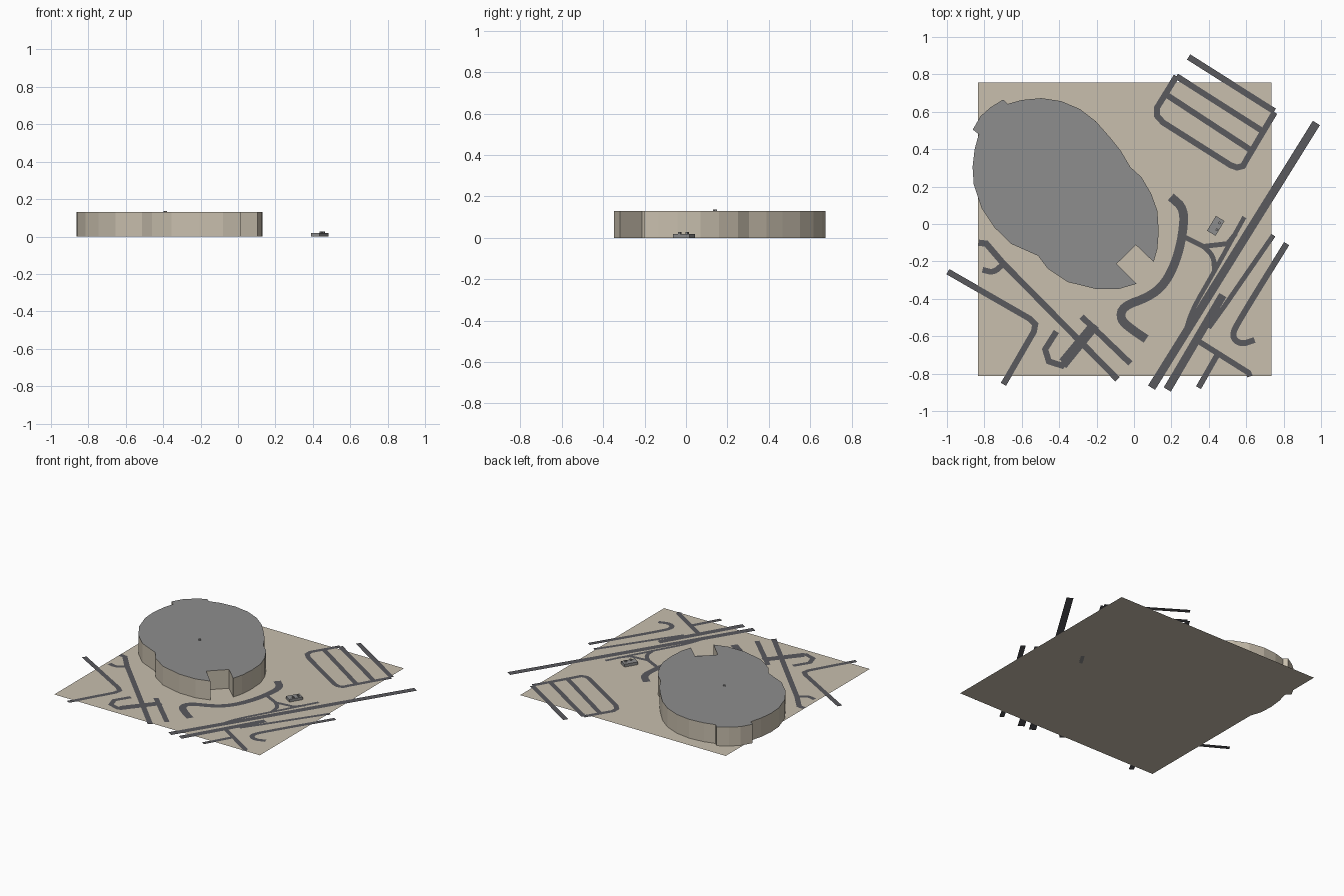
import bpy, bmesh, math
from mathutils import Vector

if "Cube" in bpy.data.objects:
    bpy.data.objects.remove(bpy.data.objects["Cube"])


def material(name, rgb):
    m = bpy.data.materials.new(name)
    m.diffuse_color = (*rgb, 1)
    m.use_nodes = True
    m.node_tree.nodes["Principled BSDF"].inputs["Base Color"].default_value = m.diffuse_color
    return m


TAN = material("tan", (0.58, 0.52, 0.42))
GREY = material("roof_grey", (0.27, 0.27, 0.27))
ASPHALT = material("asphalt", (0.10, 0.10, 0.11))


def finish(bm, name, mats):
    me = bpy.data.meshes.new(name)
    bm.to_mesh(me)
    bm.free()
    for m in mats:
        me.materials.append(m)
    ob = bpy.data.objects.new(name, me)
    bpy.context.collection.objects.link(ob)
    return ob


def prism(name, outline, z0, z1, wall=TAN, roof=GREY):
    """Extruded outline with walls and roof in separate materials."""
    bm = bmesh.new()
    base = bm.faces.new([bm.verts.new((x, y, z0)) for x, y in outline])
    ext = bmesh.ops.extrude_face_region(bm, geom=[base], use_keep_orig=True)
    for v in ext["geom"]:
        if isinstance(v, bmesh.types.BMVert):
            v.co.z = z1
    bmesh.ops.recalc_face_normals(bm, faces=bm.faces[:])
    for f in bm.faces:
        f.material_index = 1 if f.normal.z > 0.5 else 0
    return finish(bm, name, [wall, roof])


def rect(cx, cy, w, d, angle):
    c, s = math.cos(angle), math.sin(angle)
    return [(cx + u * w / 2 * c - v * d / 2 * s, cy + u * w / 2 * s + v * d / 2 * c)
            for u, v in ((-1, -1), (1, -1), (1, 1), (-1, 1))]


def road(name, width, pts, smooth=False):
    """Flat ribbon with mitred joints; smooth cuts the corners round."""
    p = [Vector(q) for q in pts]
    for _ in range(2 if smooth else 0):
        q = [p[0]]
        for a, b in zip(p, p[1:]):
            q += [a.lerp(b, 0.25), a.lerp(b, 0.75)]
        p = q + [p[-1]]
    bm = bmesh.new()
    prev = None
    for i, c in enumerate(p):
        d0 = (c - p[i - 1]).normalized() if i else (p[1] - c).normalized()
        d1 = (p[i + 1] - c).normalized() if i < len(p) - 1 else d0
        t = (d0 + d1).normalized()
        n = Vector((-t.y, t.x)) * (width / 2 / max(t.dot(d0), 0.5))
        pair = [bm.verts.new((*(c + k * n), 0.002)) for k in (1, -1)]
        if prev:
            bm.faces.new((prev[0], prev[1], pair[1], pair[0]))
        prev = pair
    finish(bm, name, [ASPHALT])


# Ground sheet
bm = bmesh.new()
bm.faces.new([bm.verts.new((x, y, 0)) for x, y in
              ((-0.833, -0.813), (0.736, -0.813), (0.736, 0.757), (-0.833, 0.757))])
finish(bm, "ground", [TAN])

# Large rounded hall with an entrance notch
hall = [(-.70, .665), (-.675, .642), (-.60, .663), (-.495, .673), (-.39, .657), (-.29, .615),
        (-.205, .55), (-.13, .465), (-.07, .39), (-.02, .305), (.04, .25), (.093, .16),
        (.125, .07), (.132, -.04), (.125, -.133), (.105, -.203), (.01, -.112), (-.093, -.213),
        (.013, -.32), (-.08, -.347), (-.205, -.347), (-.355, -.31), (-.46, -.24),
        (-.513, -.17), (-.655, -.107), (-.745, -.02), (-.815, .085), (-.857, .213),
        (-.863, .305), (-.852, .40), (-.83, .48), (-.862, .505), (-.82, .577), (-.765, .625)]
prism("hall", hall, 0, 0.13)
prism("hall_roof_vent", rect(-0.39, 0.14, 0.014, 0.014, 0.5), 0.13, 0.136, GREY)

# Small outbuilding with roof units
A = math.radians(-31)
prism("outbuilding", rect(0.437, -0.01, 0.053, 0.092, A), 0, 0.019, GREY)
for i, (x, y) in enumerate(((0.443, -0.03), (0.457, 0.006))):
    prism(f"outbuilding_vent_{i}", rect(x, y, 0.012, 0.012, A), 0.019, 0.028, GREY)

# Highway and its parallel lanes
road("highway", .044, [(.975, .54), (.094, -.875)])
road("highway_branch", .044, [(.178, -.885), (.475, -.38)])
road("slip_road_west", .024, [(.59, .037), (.42, -.27), (.31, -.46), (.275, -.575)], True)
road("slip_road_east", .026, [(.745, -.06), (.49, -.43), (.40, -.555)])
road("east_lane", .032, [(.816, -.105), (.565, -.51), (.52, -.60), (.57, -.645), (.645, -.62)], True)
road("south_lane", .03, [(.35, -.63), (.612, -.795), (.62, -.815)])
road("south_spur", .03, [(.445, -.70), (.345, -.875)])

# Winding drive round the hall
road("winding_drive", .047, [(.197, .145), (.27, .08), (.26, -.06), (.225, -.20), (.165, -.32),
     (.08, -.39), (-.06, -.44), (-.075, -.51), (-.01, -.565), (.065, -.615)], True)
road("link_road", .026, [(.26, -.065), (.37, -.12), (.50, -.105), (.545, -.05)])
road("link_spur", .026, [(.365, -.115), (.425, -.17), (.43, -.245)], True)

# Car park lanes
road("parking_outer_lane", .033, [(.292, .893), (.75, .603)])
road("parking_loop", .032, [(.752, .597), (.64, .405), (.605, .345), (.58, .285), (.52, .315),
     (.48, .337), (.20, .52), (.15, .55), (.10, .59), (.14, .65), (.227, .79)])
bpy.data.objects.remove(bpy.data.objects["parking_loop"])
road("parking_loop", .032, [(.752, .597), (.602, .345), (.583, .31), (.55, .302), (.517, .314),
     (.155, .543), (.122, .58), (.122, .62), (.227, .79)])
for i, (a, b) in enumerate((((.227, .79), (.687, .497)), ((.175, .69), (.625, .395)))):
    road(f"parking_lane_{i}", .032, [a, b])

# South-west streets
road("corner_street", .032, [(-.995, -.255), (-.56, -.505), (-.528, -.535), (-.535, -.575), (-.698, -.857)])
road("diagonal_street", .033, [(-.83, -.10), (-.79, -.105), (-.70, -.21), (-.088, -.83)])
road("diagonal_spur", .03, [(-.70, -.215), (-.75, -.26), (-.81, -.245)], True)
road("short_street", .032, [(-.28, -.495), (-.02, -.745)])
road("cross_street", .033, [(-.20, -.545), (-.375, -.76)])
road("cross_street_wide", .05, [(-.23, -.56), (-.38, -.74)])
road("hook_street", .032, [(-.415, -.575), (-.475, -.67), (-.455, -.735), (-.385, -.757), (-.34, -.70)])
